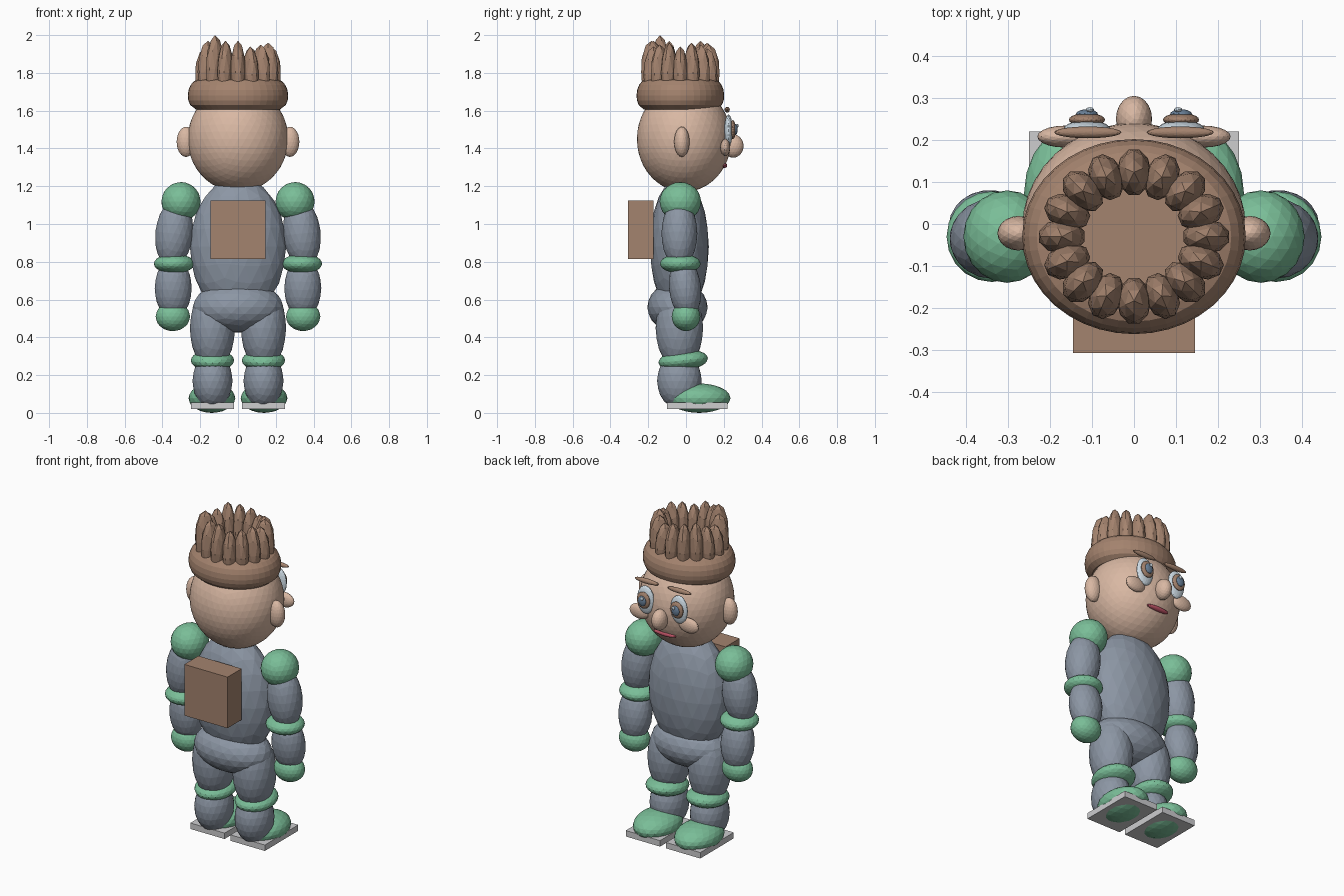
import bpy, math

cube = bpy.data.objects.get("Cube")
if cube:
    bpy.data.objects.remove(cube, do_unlink=True)


def material(name, rgb):
    lin = [(c / 255 / 12.92) if c < 11 else ((c / 255 + 0.055) / 1.055) ** 2.4 for c in rgb]
    m = bpy.data.materials.new(name)
    m.use_nodes = True
    m.diffuse_color = (*lin, 1)
    m.node_tree.nodes["Principled BSDF"].inputs["Base Color"].default_value = (*lin, 1)
    return m


SKIN = material("skin", (217, 184, 163))
BROWN = material("brown", (164, 131, 110))
SUIT = material("suit_grey", (140, 150, 164))
GREEN = material("green_padding", (122, 190, 152))
SOLE = material("sole_grey", (205, 205, 207))
WHITE = material("eye_white", (212, 226, 236))
IRIS = material("pupil_blue", (105, 128, 152))
LIP = material("lip_red", (186, 82, 100))


def finish(name, mat):
    ob = bpy.context.object
    ob.name = name
    ob.data.materials.append(mat)
    return ob


def ball(name, mat, loc, radii, sub=3, rot=(0, 0, 0)):
    """Faceted ellipsoid."""
    bpy.ops.mesh.primitive_ico_sphere_add(subdivisions=sub, radius=1, location=loc, rotation=rot)
    ob = finish(name, mat)
    ob.scale = radii
    return ob


def box(name, mat, loc, size):
    bpy.ops.mesh.primitive_cube_add(size=1, location=loc)
    ob = finish(name, mat)
    ob.scale = size
    return ob


def pair(name, mat, loc, radii, sub=3, tilt=(0, 0)):
    """Mirrored ellipsoids; tilt is rotation about x, and about y on the left side."""
    for side, s in (("left", 1), ("right", -1)):
        ball(f"{side}_{name}", mat, (s * loc[0], loc[1], loc[2]), radii, sub,
             (tilt[0], s * tilt[1], 0))


# Trunk
ball("torso", SUIT, (0, -0.035, 0.88), (0.255, 0.156, 0.37))
ball("pelvis", SUIT, (0, -0.045, 0.56), (0.24, 0.16, 0.135))
box("backpack", BROWN, (0, -0.24, 0.97), (0.29, 0.135, 0.31))

# Arms
pair("shoulder", GREEN, (0.302, -0.03, 1.118), (0.104, 0.11, 0.104))
pair("upper_arm", SUIT, (0.338, -0.035, 0.95), (0.1, 0.095, 0.18), tilt=(0, -0.1))
pair("elbow_pad", GREEN, (0.338, -0.03, 0.79), (0.108, 0.108, 0.052))
pair("forearm", SUIT, (0.343, -0.005, 0.66), (0.098, 0.085, 0.16), tilt=(0.1, 0))
pair("hand", GREEN, (0.345, 0, 0.51), (0.091, 0.076, 0.077))

# Legs
pair("thigh", SUIT, (0.135, -0.035, 0.45), (0.12, 0.126, 0.22))
pair("knee_pad", GREEN, (0.135, -0.015, 0.278), (0.115, 0.132, 0.055), tilt=(0.1, 0))
pair("shin", SUIT, (0.135, -0.035, 0.17), (0.106, 0.118, 0.15))
pair("boot", GREEN, (0.138, 0.07, 0.078), (0.124, 0.166, 0.078))
for side, s in (("left", 1), ("right", -1)):
    box(f"{side}_sole", SOLE, (s * 0.135, 0.06, 0.038), (0.23, 0.32, 0.036))

# Head and face
ball("head", SKIN, (0, -0.01, 1.45), (0.266, 0.25, 0.28), 4)
pair("ear", SKIN, (0.275, -0.022, 1.435), (0.05, 0.041, 0.08))
pair("cheek", SKIN, (0.165, 0.208, 1.405), (0.065, 0.026, 0.045))
ball("nose", SKIN, (0, 0.25, 1.413), (0.043, 0.055, 0.062))
ball("mouth", LIP, (0, 0.202, 1.31), (0.075, 0.016, 0.014))
pair("eye_white", WHITE, (0.112, 0.225, 1.495), (0.056, 0.022, 0.085))
pair("iris", BROWN, (0.112, 0.248, 1.5), (0.043, 0.016, 0.05))
pair("pupil", IRIS, (0.112, 0.261, 1.5), (0.026, 0.012, 0.03))
pair("eye_glint", WHITE, (0.105, 0.272, 1.52), (0.01, 0.006, 0.011), 2)
pair("eyebrow", BROWN, (0.11, 0.218, 1.605), (0.08, 0.014, 0.015))

# Rolled hair band: a rounded disc with a flat crown, turned from a profile
profile = [(0.84, 1.607), (0.95, 1.63), (0.99, 1.655), (1, 1.68),
           (0.985, 1.71), (0.94, 1.737), (0.87, 1.757), (0.78, 1.765)]
SIDES = 40
verts = [(0.266 * r * math.cos(a), 0.232 * r * math.sin(a) - 0.03, z)
         for r, z in profile for a in (math.tau * i / SIDES for i in range(SIDES))]
faces = [(k * SIDES + i, k * SIDES + (i + 1) % SIDES,
          (k + 1) * SIDES + (i + 1) % SIDES, (k + 1) * SIDES + i)
         for k in range(len(profile) - 1) for i in range(SIDES)]
faces += [tuple(reversed(range(SIDES))), tuple(range(len(verts) - SIDES, len(verts)))]
mesh = bpy.data.meshes.new("hair_band")
mesh.from_pydata(verts, [], faces)
mesh.materials.append(BROWN)
bpy.context.collection.objects.link(bpy.data.objects.new("hair_band", mesh))

# Ring of pointed tufts, counter-clockwise from +x
tops = [1.94, 1.96, 1.95, 1.93, 1.95, 1.96, 1.97, 1.94,
        1.93, 1.97, 2.0, 1.97, 1.97, 1.94, 1.95, 1.96]
for i, top in enumerate(tops):
    a = math.tau * i / len(tops)
    half = (top - 1.64) / 2
    ball(f"hair_tuft_{i + 1}", BROWN,
         (0.172 * math.cos(a), 0.153 * math.sin(a) - 0.03, top - half),
         (0.057, 0.041, half), 2, (0, 0, a))
